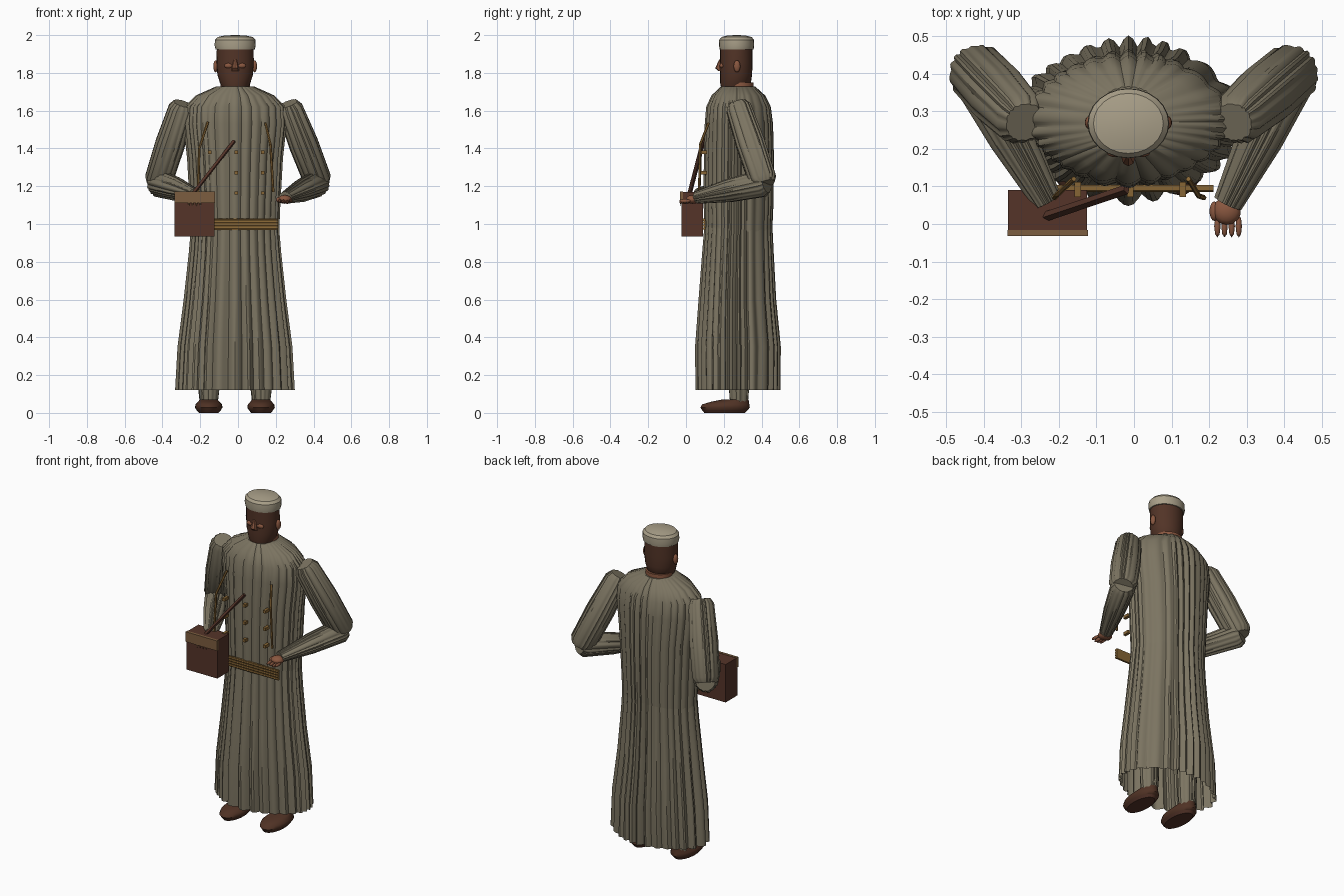
import bpy, bmesh, math
from mathutils import Vector, Matrix

cube = bpy.data.objects.get("Cube")
if cube:
    bpy.data.objects.remove(cube, do_unlink=True)


def material(name, rgb):
    m = bpy.data.materials.new(name)
    m.use_nodes = True
    m.diffuse_color = (*rgb, 1)
    bsdf = m.node_tree.nodes["Principled BSDF"]
    bsdf.inputs["Base Color"].default_value = (*rgb, 1)
    bsdf.inputs["Roughness"].default_value = 0.8
    return m


COAT = material("olive_cloth", (0.20, 0.175, 0.12))
HAT = material("pale_cloth", (0.40, 0.35, 0.25))
DARK = material("dark_skin", (0.085, 0.034, 0.02))
SKIN = material("warm_skin", (0.25, 0.095, 0.05))
LEATHER = material("brown_leather", (0.09, 0.034, 0.022))
FLAP = material("tan_leather", (0.20, 0.11, 0.05))
GOLD = material("dull_gold", (0.24, 0.13, 0.035))
SHOE = material("shoe_leather", (0.08, 0.032, 0.018))

MID = -0.015  # sideways centre of the body


def finish(name, bm, mat, angle=35):
    bmesh.ops.recalc_face_normals(bm, faces=bm.faces)
    mesh = bpy.data.meshes.new(name)
    bm.to_mesh(mesh)
    bm.free()
    mesh.materials.append(mat)
    obj = bpy.data.objects.new(name, mesh)
    bpy.context.collection.objects.link(obj)
    if angle:
        bpy.ops.object.select_all(action="DESELECT")
        obj.select_set(True)
        bpy.context.view_layer.objects.active = obj
        bpy.ops.object.shade_smooth_by_angle(angle=math.radians(angle))
    return obj


def pleat(t, folds):
    """Rounded folds with creases between them, 0 in a crease and 1 on a crest."""
    wave = t + 0.09 * math.sin(3 * t + 1) + 0.05 * math.sin(5 * t)
    return abs(math.sin(folds * wave / 2)) * (0.75 + 0.25 * math.sin(4 * t + 2))


def loft(name, mat, rings, sides=24, folds=0, caps=(True, True), matrix=None, angle=35):
    """Skin ellipses given as (z, x, y, half width, half depth, fold depth)."""
    bm = bmesh.new()
    loops = []
    for z, x, y, rx, ry, amp in rings:
        loop = []
        for i in range(sides):
            t = math.tau * i / sides
            k = amp * (pleat(t, folds) - 0.6) if folds else 0
            loop.append(bm.verts.new((x + (rx + k) * math.cos(t), y + (ry + k) * math.sin(t), z)))
        loops.append(loop)
    for a, b in zip(loops, loops[1:]):
        for i in range(sides):
            j = (i + 1) % sides
            bm.faces.new((a[i], a[j], b[j], b[i]))
    if caps[0]:
        bm.faces.new(loops[0])
    if caps[1]:
        bm.faces.new(loops[-1])
    if matrix:
        bm.transform(matrix)
    return finish(name, bm, mat, angle)


def along(a, b):
    a, b = Vector(a), Vector(b)
    return Matrix.Translation(a) @ (b - a).to_track_quat("Z", "Y").to_matrix().to_4x4()


def ball(name, mat, centre, size, segments=14):
    bm = bmesh.new()
    bmesh.ops.create_uvsphere(bm, u_segments=segments, v_segments=8, radius=1)
    bm.transform(Matrix.Translation(centre) @ Matrix.Diagonal((*size, 1)))
    return finish(name, bm, mat, 50)


def box(name, mat, low, high):
    low, high = Vector(low), Vector(high)
    bm = bmesh.new()
    bmesh.ops.create_cube(bm, size=1)
    bm.transform(Matrix.Translation((low + high) / 2) @ Matrix.Diagonal((*(high - low), 1)))
    return finish(name, bm, mat, 0)


def rod(name, mat, a, b, rx, ry, sides=6):
    length = (Vector(b) - Vector(a)).length
    return loft(name, mat, [(0, 0, 0, rx, ry, 0), (length, 0, 0, rx, ry, 0)], sides,
                matrix=along(a, b), angle=20)


# Coat: pleated skirt, open below, and the upper part that runs down into it
loft("coat_skirt", COAT, [
    (0.12, MID, 0.275, 0.305, 0.212, 0.034), (0.35, MID, 0.275, 0.293, 0.215, 0.032),
    (0.60, MID, 0.272, 0.262, 0.195, 0.028), (0.85, MID, 0.275, 0.237, 0.181, 0.022),
    (1.02, MID, 0.278, 0.225, 0.172, 0.016)], 144, 30, (False, True))
loft("coat_body", COAT, [
    (0.90, MID, 0.278, 0.226, 0.170, 0.016), (1.10, MID, 0.278, 0.234, 0.178, 0.018),
    (1.35, MID, 0.280, 0.248, 0.179, 0.018), (1.53, MID, 0.280, 0.268, 0.174, 0.018),
    (1.62, MID, 0.278, 0.262, 0.165, 0.016), (1.68, MID, 0.277, 0.205, 0.138, 0.012),
    (1.728, MID, 0.275, 0.100, 0.090, 0.004)], 144, 30)

# Neck, head and cap
loft("neck", SKIN, [(1.69, MID, 0.285, 0.08, 0.074, 0), (1.75, MID, 0.285, 0.078, 0.072, 0)])
loft("head", DARK, [
    (1.725, MID, 0.255, 0.070, 0.070, 0), (1.745, MID, 0.262, 0.080, 0.081, 0),
    (1.79, MID, 0.265, 0.094, 0.085, 0), (1.85, MID, 0.266, 0.099, 0.086, 0),
    (1.94, MID, 0.266, 0.097, 0.086, 0)])
loft("cap", HAT, [
    (1.925, MID, 0.268, 0.104, 0.090, 0), (1.945, MID, 0.268, 0.109, 0.093, 0),
    (1.975, MID, 0.268, 0.107, 0.092, 0), (1.990, MID, 0.268, 0.093, 0.080, 0),
    (1.998, MID, 0.268, 0.055, 0.047, 0), (2.0, MID, 0.268, 0.008, 0.008, 0)], 24)
loft("nose", SKIN, [
    (1.81, MID, 0.183, 0.020, 0.012, 0), (1.825, MID, 0.178, 0.019, 0.024, 0),
    (1.87, MID, 0.182, 0.008, 0.006, 0)], 8)
for side, label in ((1, "left"), (-1, "right")):
    ball(label + "_ear", SKIN, (MID + side * 0.103, 0.27, 1.835), (0.013, 0.018, 0.032))
    ball(label + "_cheek", SKIN, (MID + side * 0.034, 0.19, 1.838), (0.024, 0.012, 0.014))

# Sleeves
arms = {
    "left": ((0.275, 0.28, 1.61), (0.42, 0.405, 1.235), (0.25, 0.055, 1.14)),
    "right": ((-0.30, 0.28, 1.61), (-0.42, 0.405, 1.235), (-0.23, 0.06, 1.155))}
for label, (shoulder, elbow, wrist) in arms.items():
    n = (Vector(elbow) - Vector(shoulder)).length
    loft(label + "_upper_sleeve", COAT, [
        (-0.03, 0, 0, 0.052, 0.052, 0.006), (0, 0, 0, 0.070, 0.070, 0.010),
        (n * 0.5, 0, 0, 0.080, 0.080, 0.010), (n, 0, 0, 0.076, 0.076, 0.010),
        (n + 0.03, 0, 0, 0.058, 0.058, 0.004)], 64, 16, matrix=along(shoulder, elbow))
    start = Vector(elbow) - Vector((0, 0, 0.02))
    n = (Vector(wrist) - start).length
    loft(label + "_lower_sleeve", COAT, [
        (-0.025, 0, 0, 0.055, 0.055, 0.004), (0, 0, 0, 0.070, 0.070, 0.010),
        (n * 0.5, 0, 0, 0.060, 0.060, 0.010), (n, 0, 0, 0.038, 0.032, 0.006)],
        64, 16, matrix=along(start, wrist))

# Hands: the right one is tucked into the satchel
ball("left_palm", SKIN, (0.247, 0.035, 1.13), (0.038, 0.037, 0.023))
ball("left_thumb", SKIN, (0.214, 0.034, 1.128), (0.013, 0.026, 0.014))
for i in range(4):
    ball("left_finger_%d" % (i + 1), SKIN, (0.222 + i * 0.019, -0.006, 1.122 - 0.003 * (i % 3)),
         (0.0085, 0.030, 0.010), 8)
ball("right_palm", SKIN, (-0.225, 0.04, 1.13), (0.038, 0.037, 0.023))

# Satchel with its flap, fringe and strap
box("satchel", LEATHER, (-0.335, -0.018, 0.935), (-0.125, 0.09, 1.17))
box("satchel_flap", FLAP, (-0.337, -0.032, 1.11), (-0.123, -0.016, 1.172))
box("satchel_front", LEATHER, (-0.335, -0.024, 0.935), (-0.125, -0.016, 1.11))
for i in range(4):
    loft("flap_tassel_%d" % (i + 1), FLAP, [(1.095, 0, 0, 0.001, 0.001, 0), (1.112, 0, 0, 0.006, 0.004, 0)],
         6, matrix=Matrix.Translation((-0.26 + i * 0.02, -0.028, 0)))
rod("satchel_strap", LEATHER, (-0.235, 0.02, 1.165), (-0.02, 0.092, 1.44), 0.013, 0.010, 4)

# Cords on the chest
cords = {
    "left": [(0.145, 0.12, 1.535), (0.172, 0.075, 1.42), (0.186, 0.07, 1.17)],
    "right": [(-0.16, 0.12, 1.54), (-0.205, 0.078, 1.40), (-0.212, 0.07, 1.17)]}
for label, points in cords.items():
    for part, a, b in zip(("upper", "lower"), points, points[1:]):
        rod(label + "_cord_" + part, GOLD, a, b, 0.007, 0.007)

# Buttons in three rows, and the ridged belt front
for row in range(3):
    for col in range(3):
        x, z = MID - 0.135 + col * 0.14, 1.38 - row * 0.108
        box("button_%d_%d" % (row + 1, col + 1), GOLD, (x - 0.009, 0.072, z - 0.009), (x + 0.009, 0.112, z + 0.009))
box("belt_plate", GOLD, (-0.22, 0.094, 0.968), (0.212, 0.104, 1.03))
for i in range(4):
    z = 0.976 + i * 0.0155
    rod("belt_cord_%d" % (i + 1), GOLD, (-0.22, 0.092, z), (0.212, 0.092, z), 0.0065, 0.0065)

# Trouser legs and shoes
for x, label in ((0.122, "left"), (-0.155, "right")):
    loft(label + "_trouser", COAT, [
        (0.045, x, 0.28, 0.046, 0.046, 0.006), (0.12, x, 0.28, 0.054, 0.052, 0.008),
        (0.50, x, 0.28, 0.060, 0.060, 0.008)], 48, 12)
    loft(label + "_shoe", SHOE, [
        (0.012, x, 0.205, 0.062, 0.118, 0), (0.028, x, 0.207, 0.073, 0.131, 0),
        (0.045, x, 0.210, 0.070, 0.125, 0), (0.060, x, 0.235, 0.056, 0.098, 0),
        (0.072, x, 0.265, 0.046, 0.066, 0)], 24, angle=50)
    loft(label + "_sole", LEATHER, [
        (0, x, 0.205, 0.052, 0.108, 0), (0.014, x, 0.205, 0.064, 0.120, 0)], 24)
